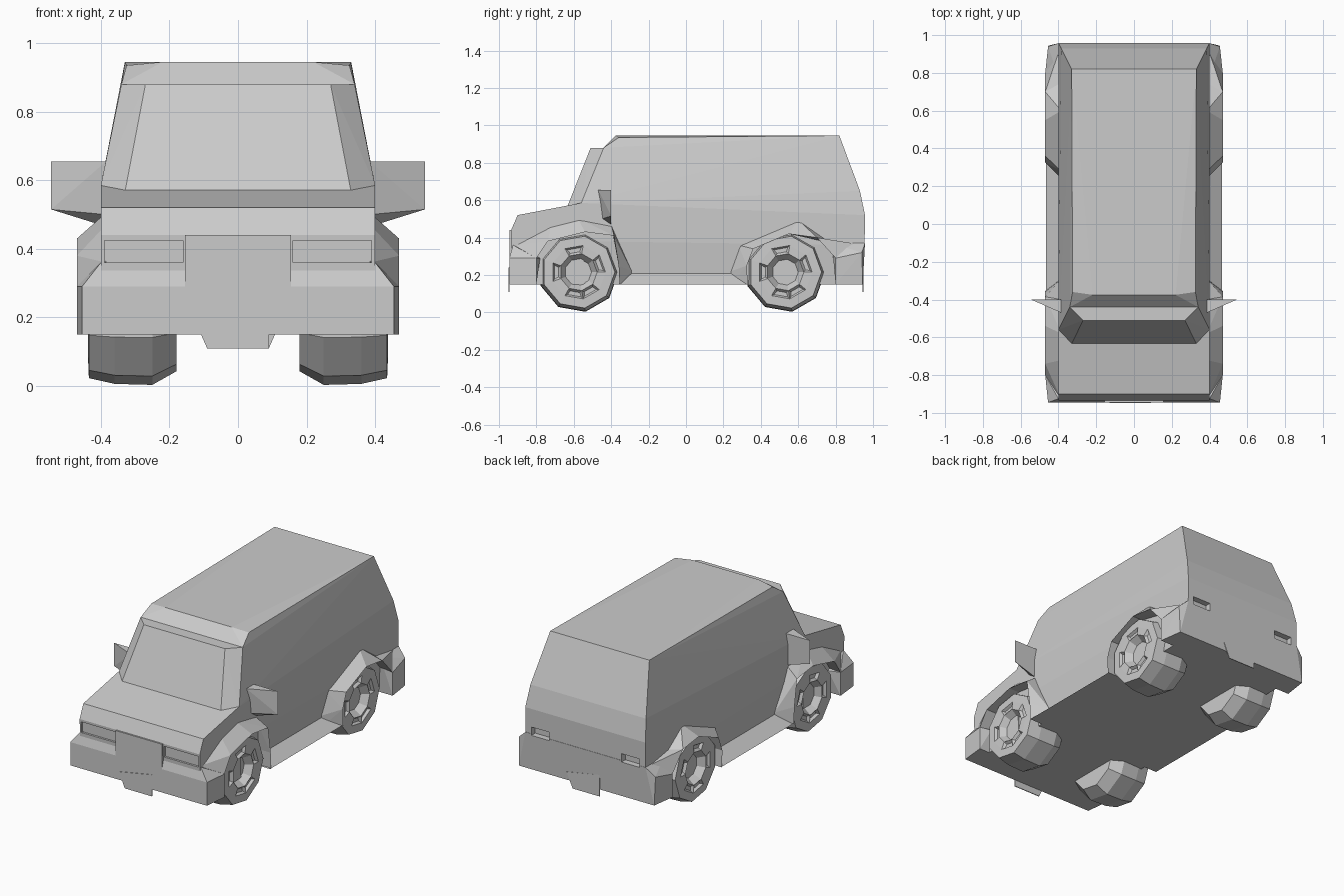
import bpy, bmesh, math
from mathutils import Vector

if "Cube" in bpy.data.objects:
    bpy.data.objects.remove(bpy.data.objects["Cube"])

GREY = (0.6, 0.6, 0.6, 1)
paint = bpy.data.materials.new("plain_grey")
paint.use_nodes = True
paint.diffuse_color = GREY
paint.node_tree.nodes["Principled BSDF"].inputs["Base Color"].default_value = GREY


def finish(name, bm):
    bmesh.ops.recalc_face_normals(bm, faces=bm.faces)
    mesh = bpy.data.meshes.new(name)
    bm.to_mesh(mesh)
    bm.free()
    mesh.materials.append(paint)
    obj = bpy.data.objects.new(name, mesh)
    bpy.context.collection.objects.link(obj)
    return obj


def add_hull(bm, points):
    verts = [bm.verts.new(p) for p in points]
    result = bmesh.ops.convex_hull(bm, input=verts)
    loose = set(result["geom_interior"]) | set(result["geom_unused"])
    bmesh.ops.delete(bm, geom=[v for v in loose if isinstance(v, bmesh.types.BMVert)],
                     context='VERTS')


def mirror(points):
    return [(-x, y, z) for x, y, z in points]


def hull(name, points, symmetric=True):
    bm = bmesh.new()
    add_hull(bm, points + mirror(points) if symmetric else points)
    bmesh.ops.dissolve_limit(bm, angle_limit=0.01, verts=bm.verts, edges=bm.edges)
    return finish(name, bm)


def cut(target, points):
    for pts in (points, mirror(points)):
        cutter = hull("cutter", pts, False)
        mod = target.modifiers.new("recess", 'BOOLEAN')
        mod.operation = 'DIFFERENCE'
        mod.solver = 'EXACT'
        mod.object = cutter
        bpy.context.view_layer.objects.active = target
        bpy.ops.object.modifier_apply(modifier=mod.name)
        bpy.data.objects.remove(cutter)


def box(x0, x1, y0, y1, z0, z1):
    return [(x, y, z) for x in (x0, x1) for y in (y0, y1) for z in (z0, z1)]


# Cabin and load space
cabin = hull("cabin", [
    (.38, -.56, .15), (.40, -.56, .38), (.40, -.56, .585), (.34, -.44, .88),
    (.22, -.375, .945), (.325, -.36, .935), (.33, .82, .945), (.385, .93, .65),
    (.40, .957, .52), (.40, .955, .36), (.38, .94, .15)])

# Bonnet and nose
nose = hull("nose", [
    (.40, -.925, .15), (.40, -.935, .44), (.40, -.90, .52),
    (.40, -.56, .585), (.40, -.54, .15)])

# Windscreen with angled side panes
hull("windscreen", [
    (.33, -.635, .565), (.27, -.51, .88), (.40, -.56, .585), (.34, -.44, .88),
    (.38, -.50, .565)])

# Front bumper wrapping round the corners
hull("front_bumper", [
    (.455, -.945, .15), (.455, -.945, .29), (.40, -.925, .36),
    (.47, -.80, .15), (.47, -.80, .29), (.40, -.78, .29)])

# Rear lower panel with flared corners
rear = hull("rear_panel", [
    (.45, .945, .15), (.455, .94, .32), (.40, .957, .37),
    (.47, .80, .15), (.47, .80, .29), (.40, .78, .37)])

# Grille panel and lamp recesses
hull("grille", box(0, .155, -.945, -.92, .29, .44))
cut(nose, box(.16, .39, -.96, -.92, .36, .425))
for part in (cabin, rear):
    cut(part, box(.24, .36, .92, 1.0, .36, .41))

# Sills between the wheels
sill = [(.37, -.29, .22), (.37, .24, .22), (.465, -.36, .15), (.465, .33, .15),
        (.37, -.36, .15), (.37, .33, .15)]
for side, pts in (("left", sill), ("right", mirror(sill))):
    hull(side + "_sill", pts, False)


# Wheel arches: each segment spans from the body side out to the lip
def arch(name, outer, lip):
    for side in (1, -1):
        bm = bmesh.new()
        for i in range(len(outer) - 1):
            pts = [(.385 * side, y, z) for y, z in outer[i:i + 2]]
            for x in (.385, .47):
                pts += [(x * side, y, z) for y, z in lip[i:i + 2]]
            add_hull(bm, pts)
        finish(("left_" if side > 0 else "right_") + name, bm)


arch("front_arch",
     [(-.93, .36), (-.72, .47), (-.58, .505), (-.40, .47), (-.29, .22), (-.29, .15)],
     [(-.80, .29), (-.74, .38), (-.54, .43), (-.385, .41), (-.36, .25), (-.355, .15)])
arch("rear_arch",
     [(.24, .15), (.24, .22), (.28, .36), (.60, .495), (.78, .37), (.95, .36)],
     [(.33, .15), (.325, .25), (.36, .34), (.55, .42), (.70, .40), (.80, .29)])

# Door mirrors
door_mirror = [(.385, -.47, .655), (.385, -.40, .655), (.545, -.40, .655),
               (.545, -.40, .515), (.385, -.45, .50), (.385, -.40, .465)]
for side, pts in (("left", door_mirror), ("right", mirror(door_mirror))):
    hull(side + "_mirror", pts, False)

# Hanging number plates
outline = [(-.13, .20), (.09, .24), (.09, .11), (-.09, .11)]
for name, y, flip in (("front_plate", -.948, 1), ("rear_plate", .945, -1)):
    hull(name, [(x * flip, y + d, z) for x, z in outline for d in (0, .005)], False)


# Wheels: turned tyre profile with a recessed hub and small rim slots
def wheel(name, side, y):
    sides = 9
    profile = [(.395, .07), (.437, .10), (.437, .145), (.435, .195), (.36, .212),
               (.25, .215), (.18, .175)]
    bm = bmesh.new()
    rings = []
    for x, r in profile:
        ring = []
        for i in range(sides):
            a = 2 * math.pi * (i + .25) / sides
            ring.append(bm.verts.new((x * side, y + r * math.sin(a), .215 - r * math.cos(a))))
        rings.append(ring)
    rim = []
    for k in range(len(rings) - 1):
        for i in range(sides):
            j = (i + 1) % sides
            face = bm.faces.new((rings[k][i], rings[k][j], rings[k + 1][j], rings[k + 1][i]))
            if k == 1 and i % 2 == 0:
                rim.append(face)
    bm.faces.new(rings[0])
    bm.faces.new(rings[-1])
    bmesh.ops.recalc_face_normals(bm, faces=bm.faces)
    bmesh.ops.inset_individual(bm, faces=rim, thickness=.015)
    for v in {v for f in rim for v in f.verts}:
        v.co += Vector((-.015 * side, 0, 0))
    finish(name, bm)


for end, y in (("front", -.575), ("rear", .53)):
    wheel(end + "_left_wheel", 1, y)
    wheel(end + "_right_wheel", -1, y)
